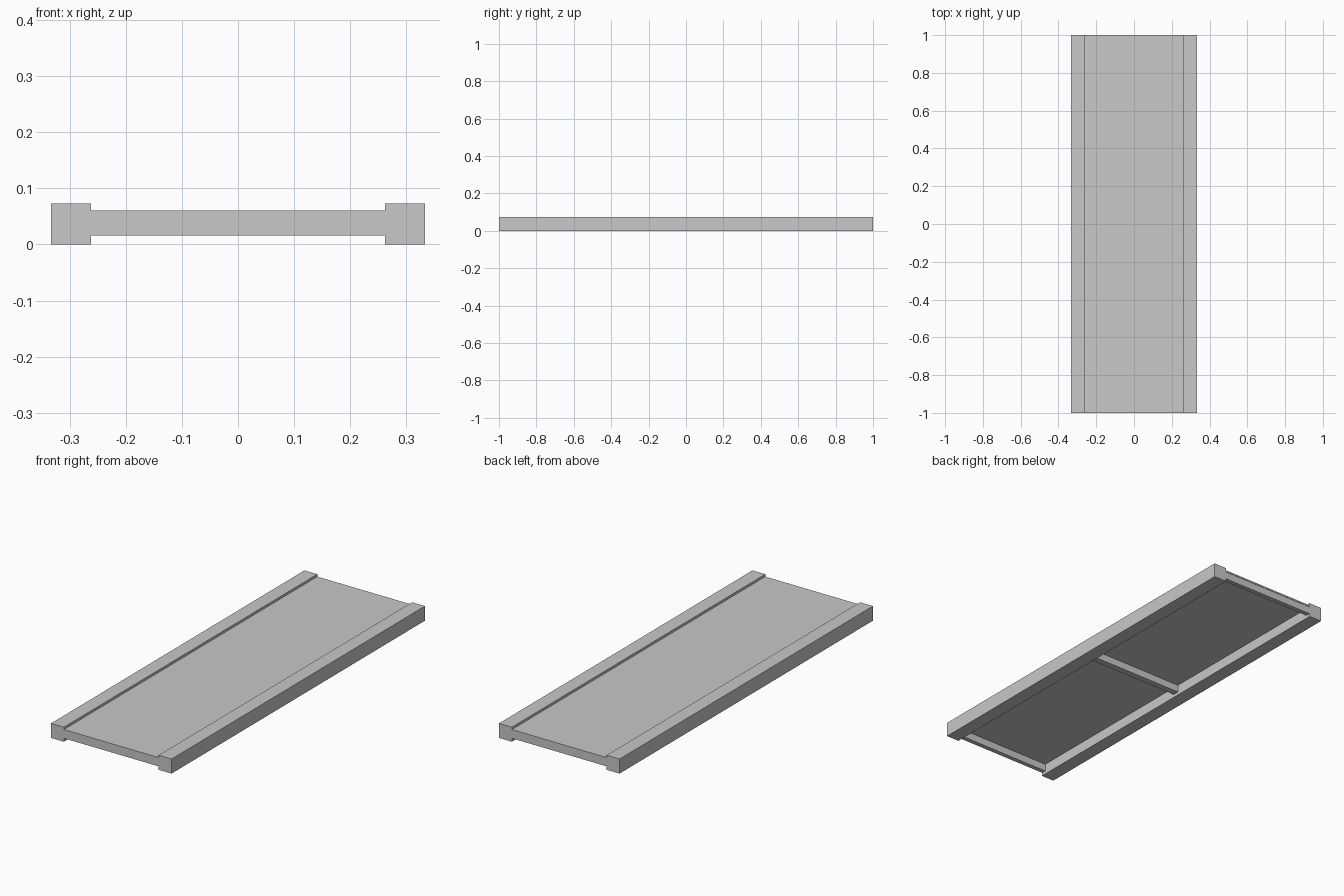
import bpy

cube = bpy.data.objects.get("Cube")
if cube:
    bpy.data.objects.remove(cube, do_unlink=True)

# One plain grey for every part
grey = bpy.data.materials.new("light_grey")
grey.use_nodes = True
colour = (0.58, 0.58, 0.58, 1)
grey.diffuse_color = colour
grey.node_tree.nodes["Principled BSDF"].inputs["Base Color"].default_value = colour


def box(name, low, high):
    """Flat-shaded box between two opposite corners."""
    bpy.ops.mesh.primitive_cube_add(size=1)
    obj = bpy.context.object
    obj.name = name
    for v in obj.data.vertices:
        v.co = [h if c > 0 else l for c, l, h in zip(v.co, low, high)]
    obj.data.materials.append(grey)
    return obj


HALF_WIDTH, INNER = 0.333, 0.262
DECK_BOTTOM, DECK_TOP = 0.053, 0.061
BAR_BOTTOM = 0.016

# Side rails
box("left_rail", (INNER, -1, 0), (HALF_WIDTH, 1, 0.073))
box("right_rail", (-HALF_WIDTH, -1, 0), (-INNER, 1, 0.073))

# Thin deck panel between the rails
box("deck_panel", (-INNER, -1, DECK_BOTTOM), (INNER, 1, DECK_TOP))

# Cross bars under the deck, the end ones slightly recessed
for name, y0, y1 in (("front_crossbar", -0.998, -0.975),
                     ("middle_crossbar", -0.016, 0.016),
                     ("back_crossbar", 0.975, 0.998)):
    box(name, (-INNER, y0, BAR_BOTTOM), (INNER, y1, DECK_BOTTOM))
